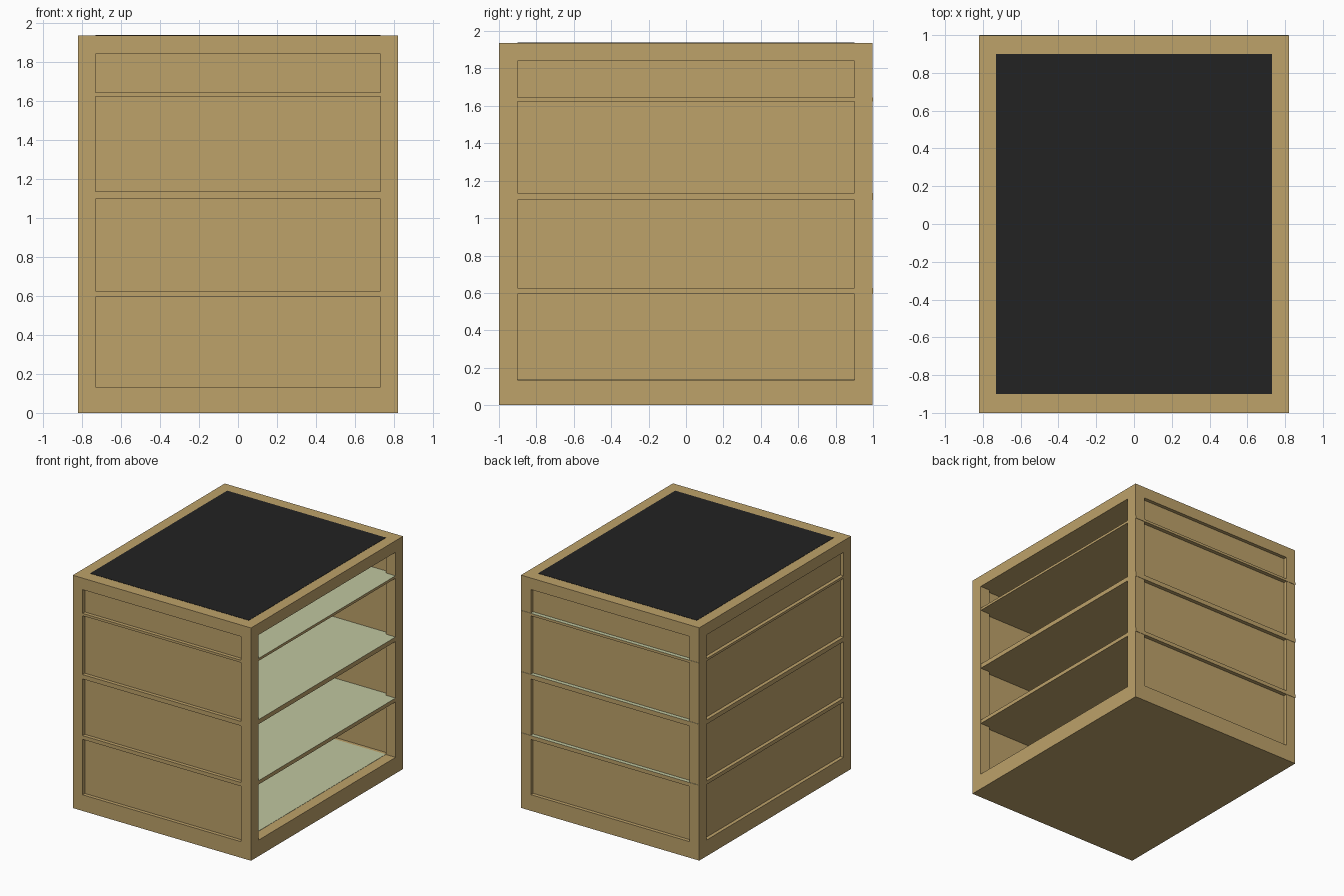
import bpy

if "Cube" in bpy.data.objects:
    bpy.data.objects.remove(bpy.data.objects["Cube"])


def material(name, rgb):
    m = bpy.data.materials.new(name)
    m.use_nodes = True
    m.diffuse_color = (*rgb, 1)
    m.node_tree.nodes["Principled BSDF"].inputs["Base Color"].default_value = (*rgb, 1)
    return m


wood = material("tan wood", (0.51, 0.36, 0.144))
lining = material("pale green lining", (0.53, 0.57, 0.35))
black = material("black top", (0.016, 0.016, 0.016))


def boxes(name, spans, *mats):
    """One object made of boxes, each given as (x0, x1), (y0, y1), (z0, z1)."""
    verts, faces = [], []
    for xs, ys, zs in spans:
        b = len(verts)
        verts += [(x, y, z) for z in zs for x, y in
                  ((xs[0], ys[0]), (xs[1], ys[0]), (xs[1], ys[1]), (xs[0], ys[1]))]
        faces += [(b + 3, b + 2, b + 1, b), (b + 4, b + 5, b + 6, b + 7)]
        faces += [(b + i, b + (i + 1) % 4, b + 4 + (i + 1) % 4, b + 4 + i) for i in range(4)]
    mesh = bpy.data.meshes.new(name)
    mesh.from_pydata(verts, [], faces)
    for m in mats:
        mesh.materials.append(m)
    if len(mats) > 1:  # second colour on upward faces
        for p in mesh.polygons:
            p.material_index = int(p.normal.z > 0.5)
    ob = bpy.data.objects.new(name, mesh)
    bpy.context.collection.objects.link(ob)
    return ob


W, D, H = 0.82, 0.997, 1.936      # half width, half depth, height
IX, IY = 0.73, 0.9                # inside faces of the posts
RECESS = 0.03
BAYS = [(0.134, 0.595), (0.626, 1.097), (1.134, 1.623), (1.643, 1.84)]
LOW, HIGH = BAYS[0][0], BAYS[-1][1]

# Carcass: solid block, hollowed and open on the +x side
carcass = boxes("carcass", [((-W, W), (-1, D), (0, H))], wood)
cuts = [
    [((-IX, W + 0.1), (-IY, IY), (LOW, HIGH))],
    [((-IX, IX), (-IY - RECESS, IY + RECESS), (LOW, HIGH))],
    [((-IX - RECESS, 0), (-IY, IY), (LOW, HIGH))],
]
# Recessed outer panels on front, back and -x side
outer = []
for bay in BAYS:
    outer += [((-IX, IX), (-1.1, -1 + RECESS), bay),
              ((-IX, IX), (D - RECESS, 1.1), bay),
              ((-W - 0.1, -W + RECESS), (-IY, IY), bay)]
cuts.append(outer)

cutters = []
for spans in cuts:
    cutter = boxes("cutter", spans, wood)
    cutter.hide_render = True
    cutters.append(cutter)
    mod = carcass.modifiers.new("cut", "BOOLEAN")
    mod.operation, mod.solver, mod.object = "DIFFERENCE", "EXACT", cutter
bpy.context.view_layer.update()
cut_mesh = bpy.data.meshes.new_from_object(
    carcass.evaluated_get(bpy.context.evaluated_depsgraph_get()))
carcass.modifiers.clear()
carcass.data = cut_mesh
for c in cutters:
    bpy.data.objects.remove(c)

# Shelves, each with a rail showing through the back
for i in range(3):
    z = (BAYS[i][1], BAYS[i + 1][0] + 0.001)
    boxes(f"shelf_{i + 1}", [((-IX - RECESS, W - 0.001), (-IY - RECESS, IY + RECESS), z)],
          wood, lining)
    boxes(f"back_rail_{i + 1}", [((-W + 0.001, W - 0.001), (IY + RECESS, 1), z)],
          wood, lining)

# Floor lining and dark top plate
boxes("floor_lining", [((-IX, IX), (-IY, IY), (LOW - 0.01, LOW + 0.002))], lining)
boxes("top_plate", [((-IX, IX), (-IY, IY), (H - 0.003, H + 0.002))], black)
